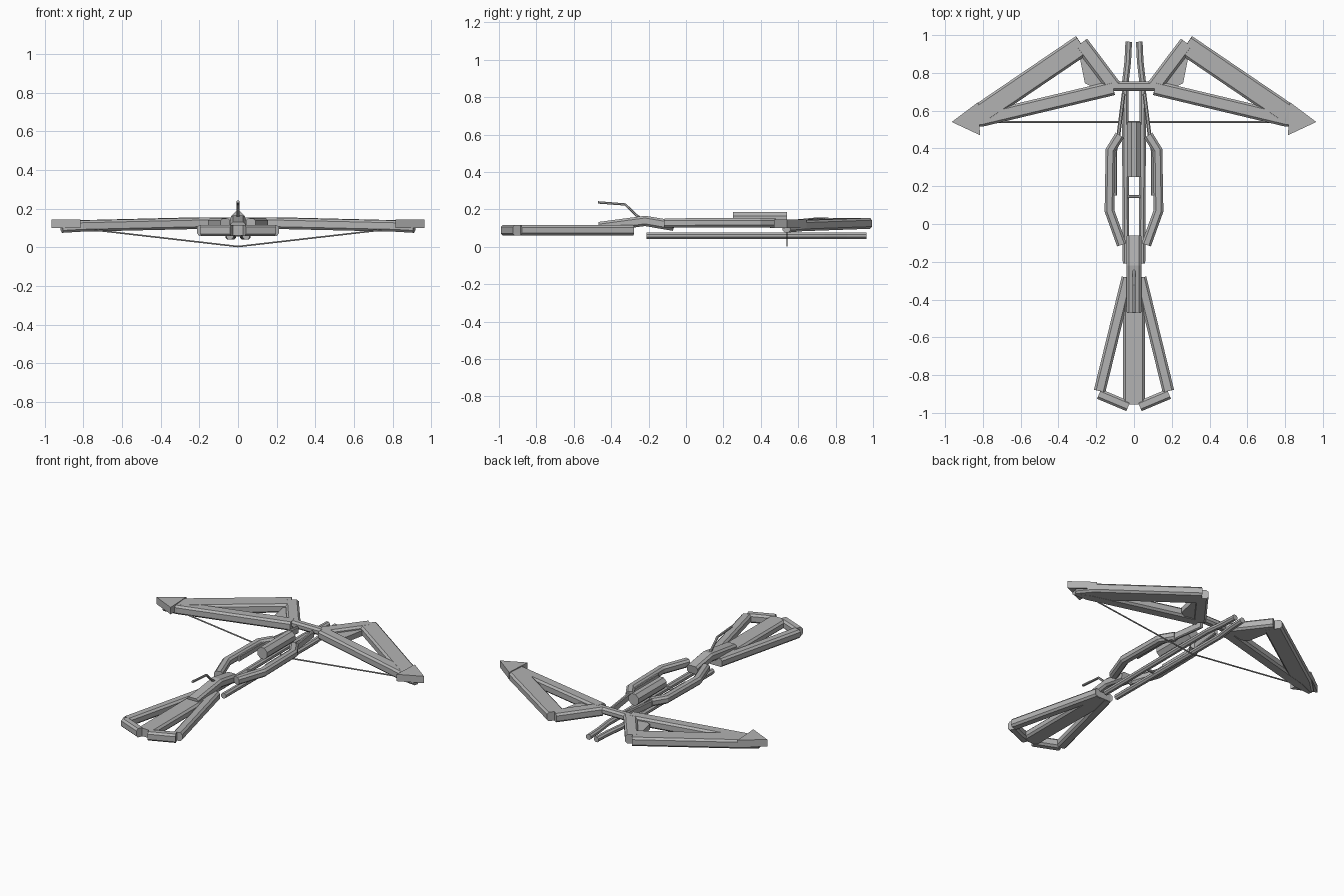
import bpy, bmesh
from mathutils import Vector

cube = bpy.data.objects.get("Cube")
if cube:
    bpy.data.objects.remove(cube, do_unlink=True)

grey = bpy.data.materials.new("plain grey")
grey.use_nodes = True
GREY = (0.45, 0.45, 0.45, 1)
grey.diffuse_color = GREY
grey.node_tree.nodes["Principled BSDF"].inputs["Base Color"].default_value = GREY


def finish(name, bm, mirror):
    bmesh.ops.recalc_face_normals(bm, faces=bm.faces)
    mesh = bpy.data.meshes.new(name)
    bm.to_mesh(mesh)
    bm.free()
    mesh.materials.append(grey)
    obj = bpy.data.objects.new(name, mesh)
    bpy.context.collection.objects.link(obj)
    if mirror:
        mod = obj.modifiers.new("Mirror", 'MIRROR')
        mod.use_mirror_merge = False
    return obj


def beam(name, path, width, height, chamfer=0.012, mirror=False):
    """Sweep a chamfered rectangle along a path; width may be one per point."""
    pts = [Vector(p) for p in path]
    widths = width if isinstance(width, list) else [width] * len(pts)
    bm = bmesh.new()
    rings = []
    for i, p in enumerate(pts):
        t = Vector()
        if i > 0:
            t += (p - pts[i - 1]).normalized()
        if i < len(pts) - 1:
            t += (pts[i + 1] - p).normalized()
        t.normalize()
        side = t.cross(Vector((0, 0, 1))).normalized()
        up = side.cross(t)
        a, b, c = widths[i] / 2, height / 2, chamfer
        corners = [(a, c - b), (a, b - c), (a - c, b), (c - a, b),
                   (-a, b - c), (-a, c - b), (c - a, -b), (a - c, -b)]
        rings.append([bm.verts.new(p + side * u + up * v) for u, v in corners])
    for r, s in zip(rings, rings[1:]):
        for k in range(8):
            n = (k + 1) % 8
            bm.faces.new((r[k], r[n], s[n], s[k]))
    bm.faces.new(rings[0])
    bm.faces.new(rings[-1])
    return finish(name, bm, mirror)


def plate(name, outline, z0, z1, mirror=False):
    """Extrude a flat outline between two heights."""
    bm = bmesh.new()
    face = bm.faces.new([bm.verts.new((x, y, z0)) for x, y in outline])
    top = bmesh.ops.extrude_face_region(bm, geom=[face])["geom"]
    for v in top:
        if isinstance(v, bmesh.types.BMVert):
            v.co.z = z1
    return finish(name, bm, mirror)


# Bow: two limbs per side, joined by a strut and capped with a pointed tip
beam("front_limbs", [(0.11, 0.72, 0.127), (0.81, 0.553, 0.111), (0.91, 0.535, 0.105)],
     [0.077, 0.077, 0.04], 0.058, mirror=True)
beam("rear_limbs", [(0.275, 0.947, 0.125), (0.81, 0.584, 0.112), (0.91, 0.54, 0.105)],
     [0.115, 0.115, 0.04], 0.058, mirror=True)
beam("limb_struts", [(0.105, 0.725, 0.126), (0.28, 0.957, 0.125)], 0.08, 0.058, mirror=True)
plate("strut_gussets", [(0.1, 0.74), (0.12, 0.68), (0.26, 0.745), (0.295, 0.92), (0.25, 0.93)],
      0.1, 0.135, mirror=True)
plate("limb_tips", [(0.965, 0.54), (0.825, 0.645), (0.815, 0.47)], 0.1, 0.145, mirror=True)
beam("bow_bridge", [(-0.11, 0.73, 0.132), (0.11, 0.73, 0.132)], 0.05, 0.045)
beam("bowstring", [(0, 0.54, 0.005), (0.87, 0.54, 0.105)], 0.008, 0.008, 0.002, mirror=True)

# Twin lower rails that pinch together at the nose
beam("lower_rails", [(0.028, 0.965, 0.058), (0.033, 0.86, 0.058),
                     (0.047, 0.74, 0.058), (0.042, -0.21, 0.058)],
     0.035, 0.034, 0.01, mirror=True)
beam("rail_crossbar", [(-0.045, 0.145, 0.066), (0.045, 0.145, 0.066)], 0.016, 0.016, 0.004)

# Open side frames with slim forward braces
beam("side_frames", [(0.075, 0.47, 0.128), (0.125, 0.39, 0.128),
                     (0.13, 0.07, 0.128), (0.065, -0.11, 0.126)],
     0.052, 0.05, mirror=True)
beam("frame_inner_strips", [(0.087, 0.44, 0.125), (0.1, 0.38, 0.125), (0.1, 0.15, 0.125)],
     0.018, 0.035, 0.004, mirror=True)
beam("frame_braces", [(0.055, 0.69, 0.12), (0.085, 0.45, 0.122)], 0.02, 0.045, 0.005, mirror=True)

# Central barrel
beam("barrel", [(0, 0.25, 0.148), (0, 0.54, 0.148)], 0.072, 0.074, 0.022)

# Bent grip and the thin lever above it
beam("grip", [(0, -0.065, 0.112), (0, -0.22, 0.138), (0, -0.465, 0.105)], 0.078, 0.055)
beam("lever", [(0, -0.245, 0.155), (0, -0.265, 0.168), (0, -0.325, 0.226), (0, -0.47, 0.237)],
     0.014, 0.013, 0.003)

# Stock: a centre spine, two splayed arms and an angled butt
beam("stock_spine", [(0, -0.28, 0.088), (0, -0.955, 0.088)], 0.115, 0.052)
beam("stock_arms", [(0.035, -0.285, 0.088), (0.182, -0.885, 0.088)], 0.062, 0.055, mirror=True)
beam("stock_butt", [(0.185, -0.9, 0.088), (0.03, -0.965, 0.088)], 0.055, 0.058, mirror=True)
